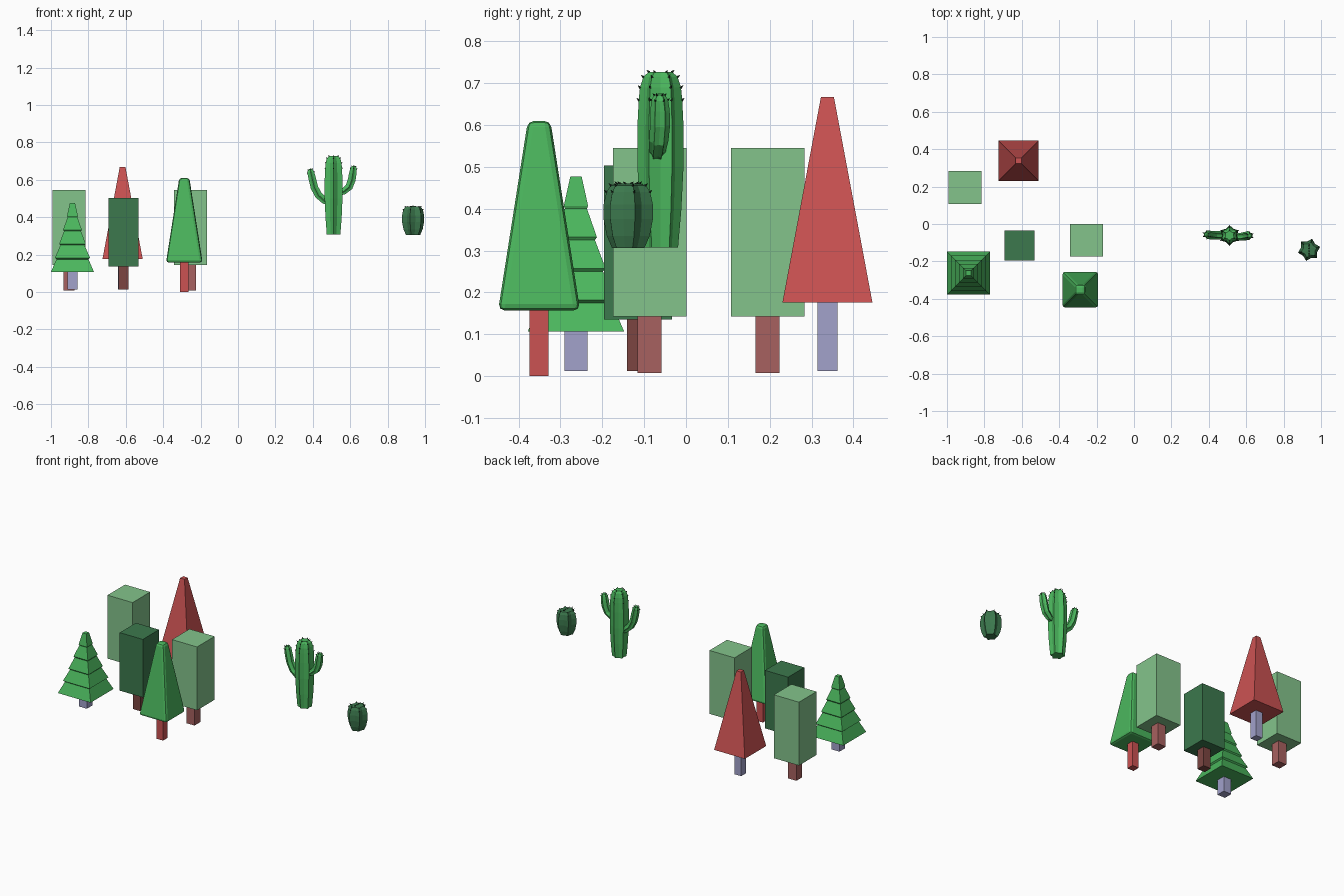
import bpy, bmesh, math
from mathutils import Vector

if "Cube" in bpy.data.objects:
    bpy.data.objects.remove(bpy.data.objects["Cube"])


def material(name, rgb):
    m = bpy.data.materials.new(name)
    m.diffuse_color = (*rgb, 1)
    m.use_nodes = True
    m.node_tree.nodes["Principled BSDF"].inputs["Base Color"].default_value = m.diffuse_color
    return m


LIGHT = material("light green", (0.23, 0.55, 0.26))
GREEN = material("bright green", (0.07, 0.47, 0.11))
DARK = material("dark green", (0.045, 0.19, 0.075))
RED = material("red", (0.60, 0.085, 0.085))
BROWN = material("brown", (0.39, 0.12, 0.115))
DBROWN = material("dark brown", (0.20, 0.06, 0.053))
LAVENDER = material("lavender", (0.36, 0.36, 0.60))
BLACK = material("spine black", (0.015, 0.035, 0.018))


def finish(bm, name, mat):
    bmesh.ops.recalc_face_normals(bm, faces=bm.faces)
    me = bpy.data.meshes.new(name)
    bm.to_mesh(me)
    bm.free()
    me.materials.append(mat)
    ob = bpy.data.objects.new(name, me)
    bpy.context.collection.objects.link(ob)
    return ob


def loft(bm, rings):
    """Skin a list of rings of points and cap both ends."""
    vs = [[bm.verts.new(p) for p in r] for r in rings]
    n = len(vs[0])
    for a, b in zip(vs, vs[1:]):
        for i in range(n):
            j = (i + 1) % n
            bm.faces.new((a[i], a[j], b[j], b[i]))
    bm.faces.new(vs[0][::-1])
    bm.faces.new(vs[-1])


def square_stack(name, x, y, levels, mat, bevel=0):
    """Square tower whose half width follows (half, z) levels."""
    bm = bmesh.new()
    loft(bm, [[(x + h * sx, y + h * sy, z) for sx, sy in
               ((-1, -1), (1, -1), (1, 1), (-1, 1))] for h, z in levels])
    ob = finish(bm, name, mat)
    if bevel:
        m = ob.modifiers.new("rounded edges", "BEVEL")
        m.width, m.segments = bevel, 2
    return ob


def tree(name, x, y, crown, crown_mat, trunk_half, trunk_z, trunk_mat, bevel=0):
    square_stack(name + "_crown", x, y, crown, crown_mat, bevel)
    square_stack(name + "_trunk", x, y,
                 [(trunk_half, trunk_z), (trunk_half, crown[0][1] + 0.01)], trunk_mat)


# Box, cone and rounded trees
box = [(0.088, 0.143), (0.088, 0.545)]
tree("back_box_tree", -0.903, 0.195, box, LIGHT, 0.0288, 0.008, BROWN)
tree("right_box_tree", -0.253, -0.087, box, LIGHT, 0.0288, 0.008, BROWN)
tree("dark_box_tree", -0.612, -0.115, [(0.081, 0.135), (0.081, 0.503)],
     DARK, 0.0265, 0.012, DBROWN)
tree("red_tree", -0.617, 0.338, [(0.1075, 0.176), (0.0155, 0.667)],
     RED, 0.0235, 0.012, LAVENDER)
tree("rounded_tree", -0.287, -0.351, [(0.098, 0.157), (0.027, 0.61)],
     GREEN, 0.0225, 0.0, RED, 0.015)

# Tiered tree: each tier tapers, then steps out again
tiers = [0.115, 0.094, 0.071, 0.050, 0.029]
levels = []
for i, h in enumerate(tiers):
    z = 0.107 + 0.075 * i
    top = 0.91 * tiers[i + 1] if i < 4 else 0.0135
    levels += [(h, z), (top, z + (0.068 if i < 4 else 0.07))]
tree("tiered_tree", -0.885, -0.263, levels, GREEN, 0.0275, 0.012, LAVENDER)


def cactus(name, path, mat, spine_rings, turn=0.0, groove=0.74, spine=0.010):
    """Six-ribbed star section swept along (x, y, z, radius) points in the xz plane."""
    pts = [Vector(p[:3]) for p in path]
    side = Vector((0, 1, 0))
    rings = []
    for i, p in enumerate(pts):
        t = (pts[min(i + 1, len(pts) - 1)] - pts[max(i - 1, 0)])
        t.y = 0
        t.normalize()
        u = side.cross(t)
        ring = []
        for k in range(12):
            a = turn + k * math.pi / 6
            r = path[i][3] * (groove if k % 2 else 1)
            ring.append(p + r * (side * math.cos(a) + u * math.sin(a)))
        rings.append(ring)
    bm = bmesh.new()
    loft(bm, rings)
    finish(bm, name, mat)
    # Small spines on the rib crests near the tip
    sm = bmesh.new()
    for i in spine_rings:
        for base in rings[i][::2]:
            d = (base - pts[i]).normalized() + Vector((0, 0, 0.9))
            d.normalize()
            q = d.to_track_quat("Z", "Y").to_matrix().to_4x4()
            q.translation = base + d * spine * 0.3
            bmesh.ops.create_cone(sm, cap_ends=True, segments=4, radius1=spine * 0.35,
                                  radius2=0, depth=spine, matrix=q)
    finish(sm, name + "_spines", BLACK)


def column(x, y, profile):
    return [(x, y, z, r) for r, z in profile]


# Tall cactus body
cactus("cactus_body", column(0.511, -0.061, [
    (0.042, 0.307), (0.050, 0.40), (0.055, 0.50), (0.055, 0.60), (0.052, 0.66),
    (0.049, 0.69), (0.041, 0.715), (0.028, 0.727), (0.010, 0.727)]),
    GREEN, (4, 5, 6, 7))

# Cactus arms
cactus("cactus_left_arm", [
    (0.50, -0.06, 0.475, 0.021), (0.462, -0.06, 0.490, 0.022), (0.43, -0.06, 0.518, 0.023),
    (0.408, -0.059, 0.56, 0.023), (0.397, -0.058, 0.605, 0.023), (0.389, -0.057, 0.64, 0.021),
    (0.386, -0.057, 0.655, 0.014), (0.385, -0.057, 0.659, 0.005)], GREEN, (5, 6), spine=0.008)
cactus("cactus_right_arm", [
    (0.53, -0.07, 0.528, 0.017), (0.565, -0.068, 0.538, 0.020), (0.594, -0.065, 0.562, 0.023),
    (0.608, -0.062, 0.60, 0.024), (0.614, -0.062, 0.635, 0.023), (0.618, -0.063, 0.66, 0.020),
    (0.619, -0.063, 0.672, 0.013), (0.619, -0.063, 0.675, 0.005)], GREEN, (5, 6), spine=0.008)

# Round barrel cactus
cactus("barrel_cactus", column(0.936, -0.138, [
    (0.040, 0.306), (0.053, 0.335), (0.061, 0.375), (0.061, 0.410), (0.054, 0.440),
    (0.043, 0.456), (0.028, 0.460), (0.010, 0.456)]),
    DARK, (4, 5, 6), turn=math.radians(15))
